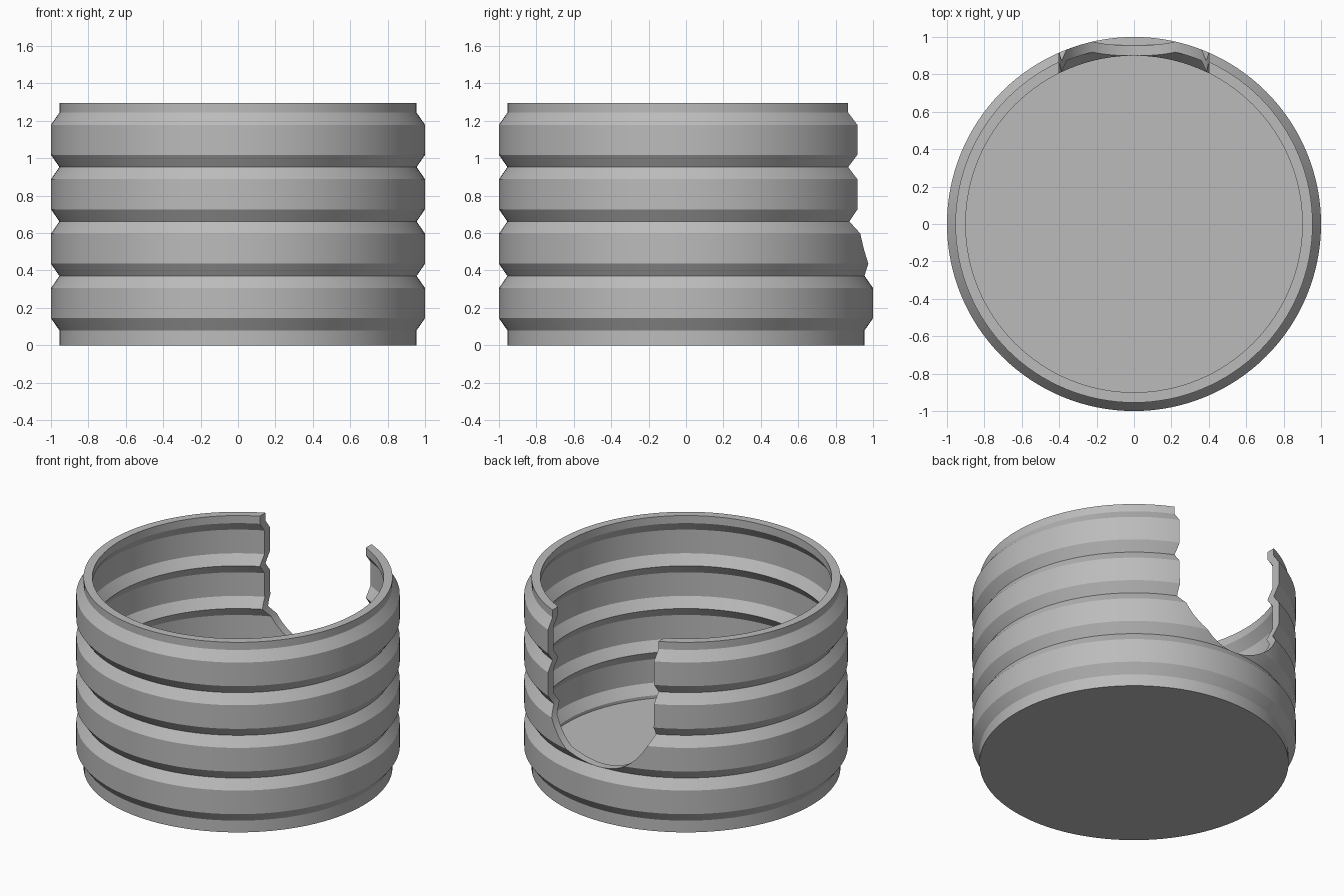
import bpy, bmesh, math

default_cube = bpy.data.objects.get("Cube")
if default_cube:
    bpy.data.objects.remove(default_cube, do_unlink=True)

HEIGHT, FLOOR, WALL = 1.296, 0.06, 0.055
NECK, RIB = 0.955, 1.0
FIRST, PITCH, SLOPE, RIBS = 0.08, 0.291, 0.065, 4
SEGMENTS = 128
NOTCH_R, NOTCH_Z = 0.4, 0.77

grey = bpy.data.materials.new("plain grey")
grey.use_nodes = True
colour = (0.5, 0.5, 0.5, 1)
grey.diffuse_color = colour
grey.node_tree.nodes["Principled BSDF"].inputs["Base Color"].default_value = colour


def make_object(name, bm):
    bmesh.ops.recalc_face_normals(bm, faces=bm.faces)
    mesh = bpy.data.meshes.new(name)
    bm.to_mesh(mesh)
    bm.free()
    mesh.materials.append(grey)
    obj = bpy.data.objects.new(name, mesh)
    bpy.context.collection.objects.link(obj)
    return obj


# Ribbed wall section, repeated up the side
ribs = []
for i in range(RIBS):
    low = FIRST + i * PITCH
    ribs += [(NECK, low), (RIB, low + SLOPE), (RIB, low + PITCH - SLOPE)]
ribs.append((NECK, FIRST + RIBS * PITCH))
outer = [(0, 0), (NECK, 0)] + ribs + [(NECK, HEIGHT)]
inner = [(NECK - WALL, HEIGHT)] + [(r - WALL, z) for r, z in reversed(ribs)]
inner += [(NECK - WALL, FLOOR), (0, FLOOR)]

# Ribbed cup, turned from the section
bm = bmesh.new()
points = [bm.verts.new((r, 0, z)) for r, z in outer + inner]
edges = [bm.edges.new(pair) for pair in zip(points, points[1:])]
bmesh.ops.spin(bm, geom=points + edges, cent=(0, 0, 0), axis=(0, 0, 1),
               angle=math.tau, steps=SEGMENTS, use_duplicate=False)
bmesh.ops.remove_doubles(bm, verts=bm.verts, dist=0.0001)
cup = make_object("ribbed_cup", bm)

# U-shaped cutter for the opening at the back
bm = bmesh.new()
arc = [math.pi + math.pi * i / 40 for i in range(41)]
outline = [(NOTCH_R * math.cos(a), NOTCH_Z + NOTCH_R * math.sin(a)) for a in arc]
outline += [(NOTCH_R, 2), (-NOTCH_R, 2)]
face = bm.faces.new([bm.verts.new((x, 0.5, z)) for x, z in outline])
side = bmesh.ops.extrude_face_region(bm, geom=[face])["geom"]
bmesh.ops.translate(bm, vec=(0, 1, 0),
                    verts=[v for v in side if isinstance(v, bmesh.types.BMVert)])
cutter = make_object("notch_cutter", bm)
cutter.hide_render = True

# Cut the opening and keep the rib edges crisp
bpy.ops.object.select_all(action="DESELECT")
cup.select_set(True)
bpy.context.view_layer.objects.active = cup
cut = cup.modifiers.new("back opening", "BOOLEAN")
cut.operation, cut.solver, cut.object = "DIFFERENCE", "EXACT", cutter
bpy.ops.object.modifier_apply(modifier=cut.name)
bpy.data.objects.remove(cutter, do_unlink=True)
bpy.ops.object.shade_smooth_by_angle(angle=math.radians(25))
